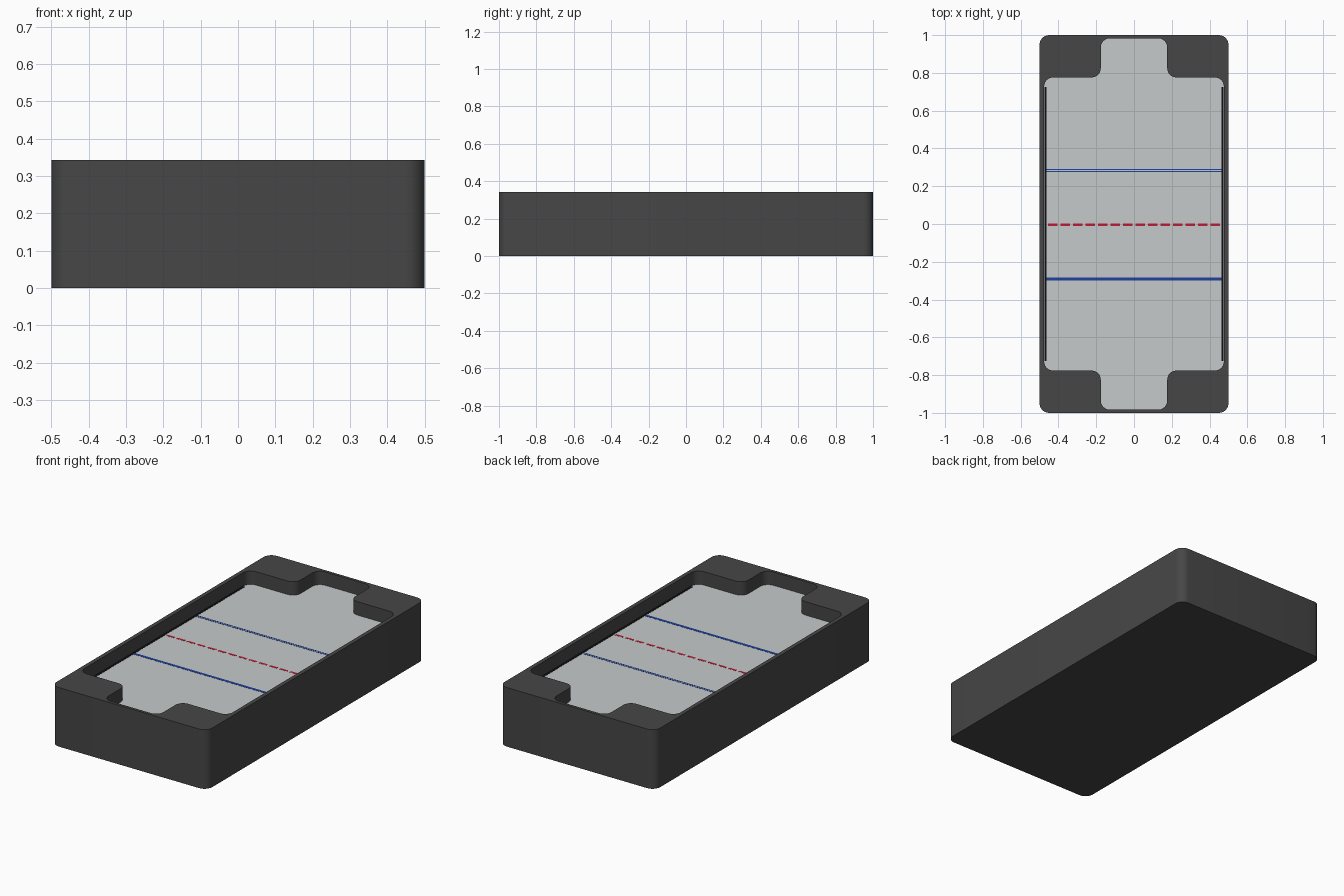
import bpy, bmesh, math
from mathutils import Vector

if "Cube" in bpy.data.objects:
    bpy.data.objects.remove(bpy.data.objects["Cube"])

HEIGHT, ICE_Z, FLOOR_Z = 0.343, 0.265, 0.25


def material(name, rgb):
    m = bpy.data.materials.new(name)
    m.diffuse_color = (*rgb, 1)
    m.use_nodes = True
    m.node_tree.nodes["Principled BSDF"].inputs["Base Color"].default_value = m.diffuse_color
    return m


CHARCOAL = material("charcoal", (0.062, 0.062, 0.062))
BLACK = material("black", (0.005, 0.005, 0.006))
ICE = material("pale_ice", (0.56, 0.59, 0.59))
BLUE = material("blue", (0.014, 0.05, 0.32))
RED = material("red", (0.55, 0.012, 0.035))


def rounded(corners, r, seg=6):
    """Closed outline with every corner (convex or concave) filleted."""
    pts, n = [], len(corners)
    for i in range(n):
        c = Vector(corners[i])
        a = (Vector(corners[i - 1]) - c).normalized()
        b = (Vector(corners[(i + 1) % n]) - c).normalized()
        for k in range(seg + 1):
            t = k / seg * math.pi / 2
            pts.append(c + r * (a * (1 - math.sin(t)) + b * (1 - math.cos(t))))
    return pts


def finish(bm, name, mat):
    bmesh.ops.recalc_face_normals(bm, faces=bm.faces)
    me = bpy.data.meshes.new(name)
    bm.to_mesh(me)
    bm.free()
    me.materials.append(mat)
    ob = bpy.data.objects.new(name, me)
    bpy.context.collection.objects.link(ob)
    bpy.ops.object.select_all(action='DESELECT')
    ob.select_set(True)
    bpy.context.view_layer.objects.active = ob
    bpy.ops.object.shade_smooth_by_angle(angle=math.radians(35))
    return ob


def ring(bm, pts, z):
    return [bm.verts.new((p.x, p.y, z)) for p in pts]


def bridge(bm, a, b):
    for i in range(len(a)):
        bm.faces.new((a[i - 1], a[i], b[i], b[i - 1]))


def prism(name, pts, z0, z1, mat):
    bm = bmesh.new()
    lo, hi = ring(bm, pts, z0), ring(bm, pts, z1)
    bridge(bm, lo, hi)
    bm.faces.new(lo)
    bm.faces.new(hi)
    return finish(bm, name, mat)


def plates(name, rects, z0, z1, mat):
    """Several thin rectangles (x, y, width, length) in one object."""
    bm = bmesh.new()
    for x, y, w, l in rects:
        cube = bmesh.ops.create_cube(bm, size=1)['verts']
        for v in cube:
            v.co = (x + v.co.x * w, y + v.co.y * l, (z0 + z1) / 2 + v.co.z * (z1 - z0))
    return finish(bm, name, mat)


# outlines: outer block, and basin with a narrow bay at each end
outer = rounded([(-.5, -1), (.5, -1), (.5, 1), (-.5, 1)], 0.05)
bx, by, tx, ty = 0.476, 0.776, 0.176, 0.983
quarter = [(bx, by), (tx, by), (tx, ty)]
half = quarter + [(-x, y) for x, y in reversed(quarter)]
basin = rounded(half + [(-x, -y) for x, y in half], 0.048)

# hollow block
bm = bmesh.new()
o0, o1 = ring(bm, outer, 0), ring(bm, outer, HEIGHT)
i1, i0 = ring(bm, basin, HEIGHT), ring(bm, basin, FLOOR_Z)
bridge(bm, o0, o1)
bridge(bm, i1, i0)
bm.faces.new(o0)
bm.faces.new(i0)
rim = [bm.edges.get((r[i - 1], r[i])) for r in (o1, i1) for i in range(len(r))]
bmesh.ops.triangle_fill(bm, edges=rim, use_beauty=True, normal=(0, 0, 1))
finish(bm, "block", CHARCOAL)

# ice sheet filling the basin
prism("ice_sheet", basin, FLOOR_Z + 0.001, ICE_Z, ICE)

# dark seams along the long sides
plates("side_seams", [(s * 0.469, 0, 0.012, 1.45) for s in (-1, 1)],
       ICE_Z - 0.003, ICE_Z + 0.001, BLACK)

# painted lines
plates("blue_lines", [(0, -0.291, 0.926, 0.018), (0, 0.288, 0.926, 0.006),
                      (0, 0.277, 0.926, 0.006)],
       ICE_Z - 0.003, ICE_Z + 0.0007, BLUE)
n = 14
step = 0.926 / n
plates("red_centre_line", [(-0.463 + (i + 0.5) * step, -0.004, step * 0.75, 0.014) for i in range(n)],
       ICE_Z - 0.003, ICE_Z + 0.0007, RED)
